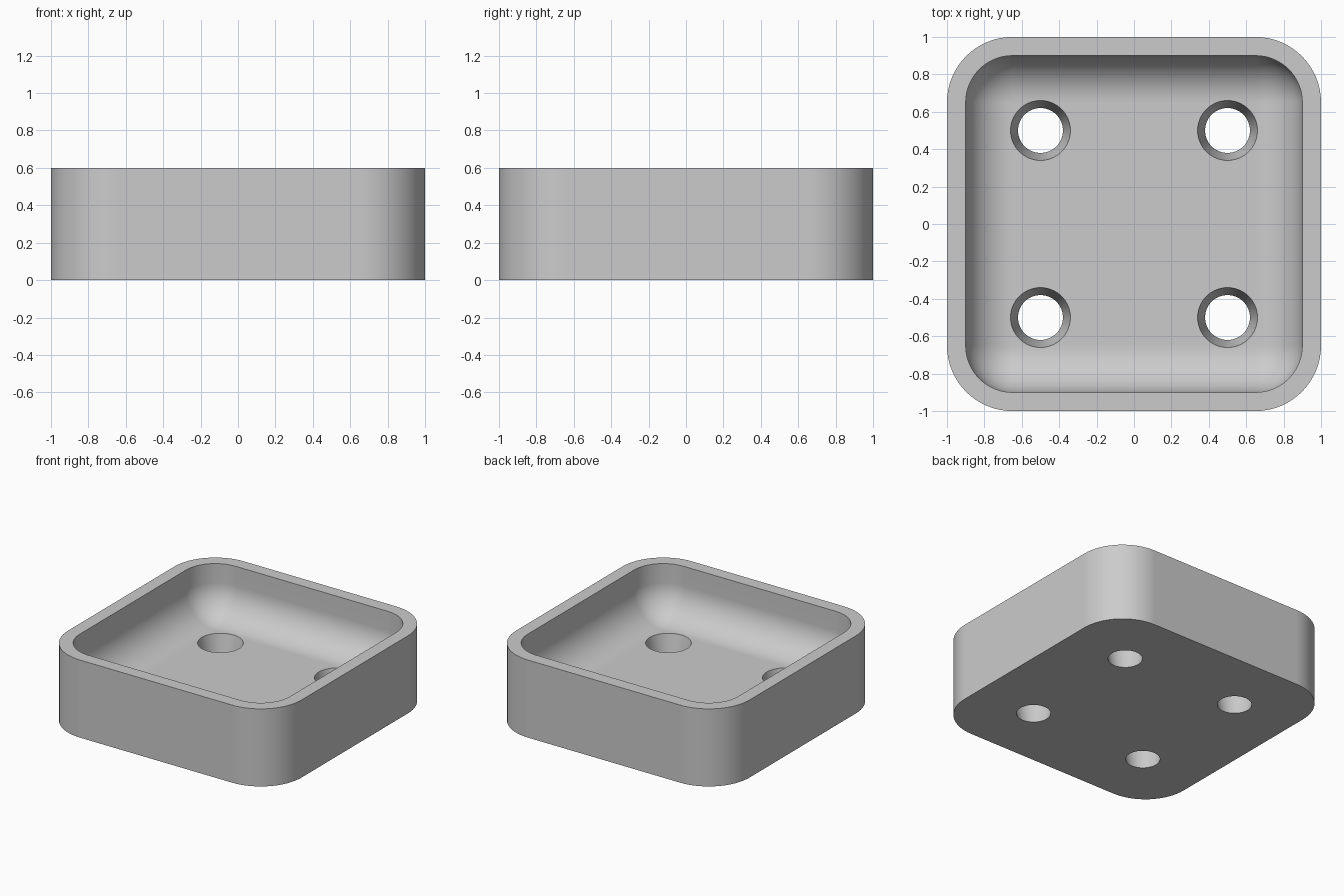
import bpy, bmesh
from math import sin, cos, pi

old = bpy.data.objects.get("Cube")
if old:
    bpy.data.objects.remove(old, do_unlink=True)

CORNER = 0.65          # centre of every rounded corner
HEIGHT = 0.6
FLOOR = 0.2
FILLET = 0.25
STEPS = 16             # segments per quarter arc

grey = bpy.data.materials.new("light_grey")
grey.use_nodes = True
grey.diffuse_color = (0.6, 0.6, 0.6, 1)
grey.node_tree.nodes["Principled BSDF"].inputs["Base Color"].default_value = (0.6, 0.6, 0.6, 1)


def rounded_square(bm, radius, z):
    """Ring of vertices around a square with rounded corners."""
    ring = []
    for q, (sx, sy) in enumerate([(1, 1), (-1, 1), (-1, -1), (1, -1)]):
        for i in range(STEPS + 1):
            a = (q + i / STEPS) * pi / 2
            ring.append(bm.verts.new((sx * CORNER + radius * cos(a),
                                      sy * CORNER + radius * sin(a), z)))
    return ring


# Tray: outer wall, rim, inner wall and fillet down to the floor
profile = [(0.35, 0), (0.35, HEIGHT), (FILLET, HEIGHT)]
for i in range(STEPS + 1):
    t = i / STEPS * pi / 2
    profile.append((FILLET * cos(t), FLOOR + FILLET * (1 - sin(t))))

bm = bmesh.new()
rings = [rounded_square(bm, r, z) for r, z in profile]
for low, high in zip(rings, rings[1:]):
    n = len(low)
    for i in range(n):
        j = (i + 1) % n
        bm.faces.new((low[i], low[j], high[j], high[i]))
bm.faces.new(rings[0][::-1])
bm.faces.new(rings[-1][::STEPS + 1])
bmesh.ops.remove_doubles(bm, verts=bm.verts, dist=0.0001)
bmesh.ops.recalc_face_normals(bm, faces=bm.faces)
mesh = bpy.data.meshes.new("tray")
bm.to_mesh(mesh)
bm.free()
mesh.materials.append(grey)
tray = bpy.data.objects.new("tray", mesh)
bpy.context.collection.objects.link(tray)

# Tapered holes through the floor
bm = bmesh.new()
for x in (-0.5, 0.5):
    for y in (-0.5, 0.5):
        cone = bmesh.ops.create_cone(bm, cap_ends=True, segments=64,
                                     radius1=0.1, radius2=0.18, depth=0.4)
        bmesh.ops.translate(bm, verts=cone["verts"], vec=(x, y, 0.1))
cut_mesh = bpy.data.meshes.new("hole_cutter")
bm.to_mesh(cut_mesh)
bm.free()
cut_mesh.materials.append(grey)
cutter = bpy.data.objects.new("hole_cutter", cut_mesh)
bpy.context.collection.objects.link(cutter)
cutter.hide_render = True

bpy.context.view_layer.objects.active = tray
tray.select_set(True)
cut = tray.modifiers.new("holes", 'BOOLEAN')
cut.operation = 'DIFFERENCE'
cut.solver = 'EXACT'
cut.object = cutter
bpy.ops.object.modifier_apply(modifier=cut.name)
bpy.data.objects.remove(cutter, do_unlink=True)

# Smooth curves, crisp edges, flat floor
bpy.ops.object.select_all(action='DESELECT')
tray.select_set(True)
bpy.ops.object.shade_smooth_by_angle(angle=pi / 6)
weighted = tray.modifiers.new("weighted_normals", 'WEIGHTED_NORMAL')
weighted.keep_sharp = True
